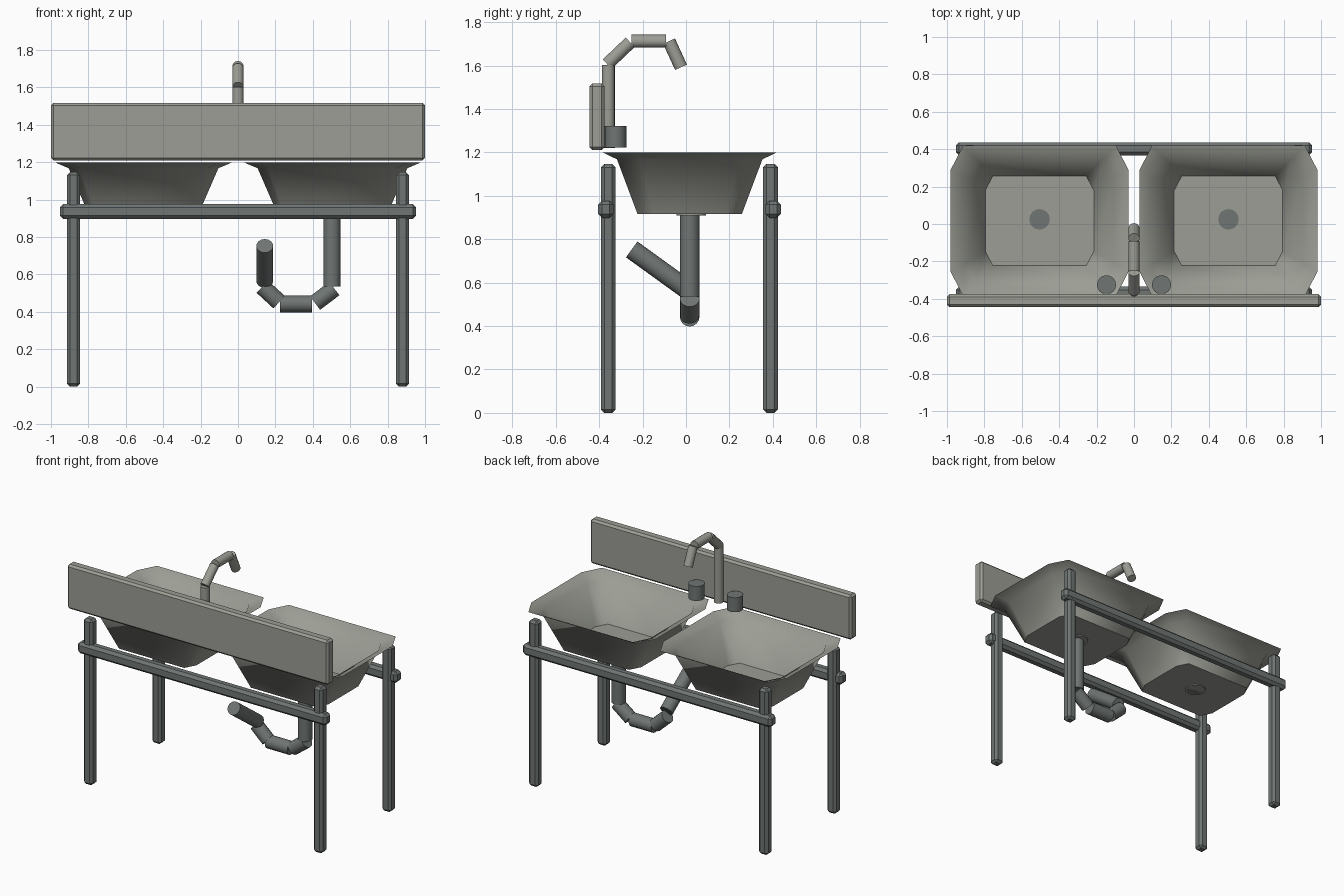
import bpy, bmesh, math
from mathutils import Vector

if "Cube" in bpy.data.objects:
    bpy.data.objects.remove(bpy.data.objects["Cube"])


def material(name, rgb):
    m = bpy.data.materials.new(name)
    m.diffuse_color = (*rgb, 1)
    m.use_nodes = True
    m.node_tree.nodes["Principled BSDF"].inputs["Base Color"].default_value = m.diffuse_color
    return m


STEEL = material("light_steel", (0.33, 0.34, 0.30))
DARK = material("dark_metal", (0.16, 0.18, 0.175))


def finish(name, bm, mat, angle=None):
    me = bpy.data.meshes.new(name)
    bm.to_mesh(me)
    bm.free()
    me.materials.append(mat)
    ob = bpy.data.objects.new(name, me)
    bpy.context.collection.objects.link(ob)
    if angle:
        bpy.ops.object.select_all(action='DESELECT')
        ob.select_set(True)
        bpy.context.view_layer.objects.active = ob
        bpy.ops.object.shade_smooth_by_angle(angle=math.radians(angle))
    return ob


def box(name, lo, hi, mat, bevel):
    lo, hi = Vector(lo), Vector(hi)
    bm = bmesh.new()
    bmesh.ops.create_cube(bm, size=1)
    for v in bm.verts:
        v.co = Vector(v.co[i] * (hi - lo)[i] + (lo + hi)[i] / 2 for i in range(3))
    bmesh.ops.bevel(bm, geom=bm.edges[:], offset=bevel, segments=1, affect='EDGES')
    return finish(name, bm, mat)


def tubes(name, segments, radius, mat, sides=16):
    """Separate capped straight cylinders between pairs of points."""
    bm = bmesh.new()
    for a, b in segments:
        a, b = Vector(a), Vector(b)
        new = bmesh.ops.create_cone(bm, cap_ends=True, segments=sides, radius1=radius,
                                    radius2=radius, depth=(b - a).length)["verts"]
        rot = (b - a).to_track_quat('Z', 'Y')
        for v in new:
            v.co = rot @ v.co + (a + b) / 2
    return finish(name, bm, mat, 40)


def basin(name, cx, cy):
    """Thin open bowl lofted through chamfered rectangles (half x, half y, z)."""
    bm = bmesh.new()
    rings = []
    for hx, hy, z in [(0.475, 0.402, 1.20), (0.40, 0.335, 1.168), (0.29, 0.24, 0.915)]:
        kx, ky = hx * 0.86, hy * 0.68
        pts = [(hx, -ky), (hx, ky), (kx, hy), (-kx, hy),
               (-hx, ky), (-hx, -ky), (-kx, -hy), (kx, -hy)]
        rings.append([bm.verts.new((cx + x, cy + y, z)) for x, y in pts])
    for a, b in zip(rings, rings[1:]):
        for i in range(8):
            j = (i + 1) % 8
            bm.faces.new((a[j], a[i], b[i], b[j]))
    bm.faces.new(rings[-1])
    return finish(name, bm, STEEL, 80)


# Frame: four legs and two long rails
for side, sx in (("left", -1), ("right", 1)):
    for end, y in (("front", -0.358), ("back", 0.389)):
        x = sx * 0.88
        box(f"{end}_{side}_leg", (x - 0.035, y - 0.034, 0), (x + 0.035, y + 0.034, 1.147), DARK, 0.016)
for end, y in (("front", -0.37), ("back", 0.402)):
    box(f"{end}_rail", (-0.953, y - 0.035, 0.898), (0.953, y + 0.035, 0.977), DARK, 0.018)

# Splash panel
box("splash_panel", (-1, -0.445, 1.21), (1, -0.375, 1.518), STEEL, 0.014)

# Basins, drains and tap knobs
for side, sx in (("left", -1), ("right", 1)):
    x, y = sx * 0.505, 0.017
    basin(f"{side}_basin", x, y)
    tubes(f"{side}_drain_collar", [((x, y + 0.008, 0.909), (x, y + 0.008, 0.922))], 0.068, STEEL)
    tubes(f"{side}_drain_plug", [((x, y + 0.008, 0.909), (x, y + 0.008, 0.93))], 0.055, DARK)
    tubes(f"{side}_tap_knob", [((sx * 0.147, -0.325, 1.222), (sx * 0.147, -0.325, 1.322))], 0.051, DARK)

# Faucet
tap = [((-0.358, 1.22), (-0.358, 1.602)), ((-0.363, 1.606), (-0.257, 1.707)),
       ((-0.25, 1.712), (-0.092, 1.712)), ((-0.078, 1.712), (-0.023, 1.592))]
tubes("faucet", [((0, *a), (0, *b)) for a, b in tap], 0.03, STEEL)

# Waste pipe: drop, trap bend and rising outlet
Y = 0.017
tubes("waste_pipe", [((0.503, Y, 0.915), (0.503, Y, 0.535)),
                     ((0.515, Y, 0.525), (0.412, Y, 0.447)),
                     ((0.396, Y, 0.443), (0.225, Y, 0.443)),
                     ((0.22, Y, 0.452), (0.13, Y, 0.535)),
                     ((0.143, 0.01, 0.565), (0.143, -0.25, 0.753))], 0.045, DARK)
